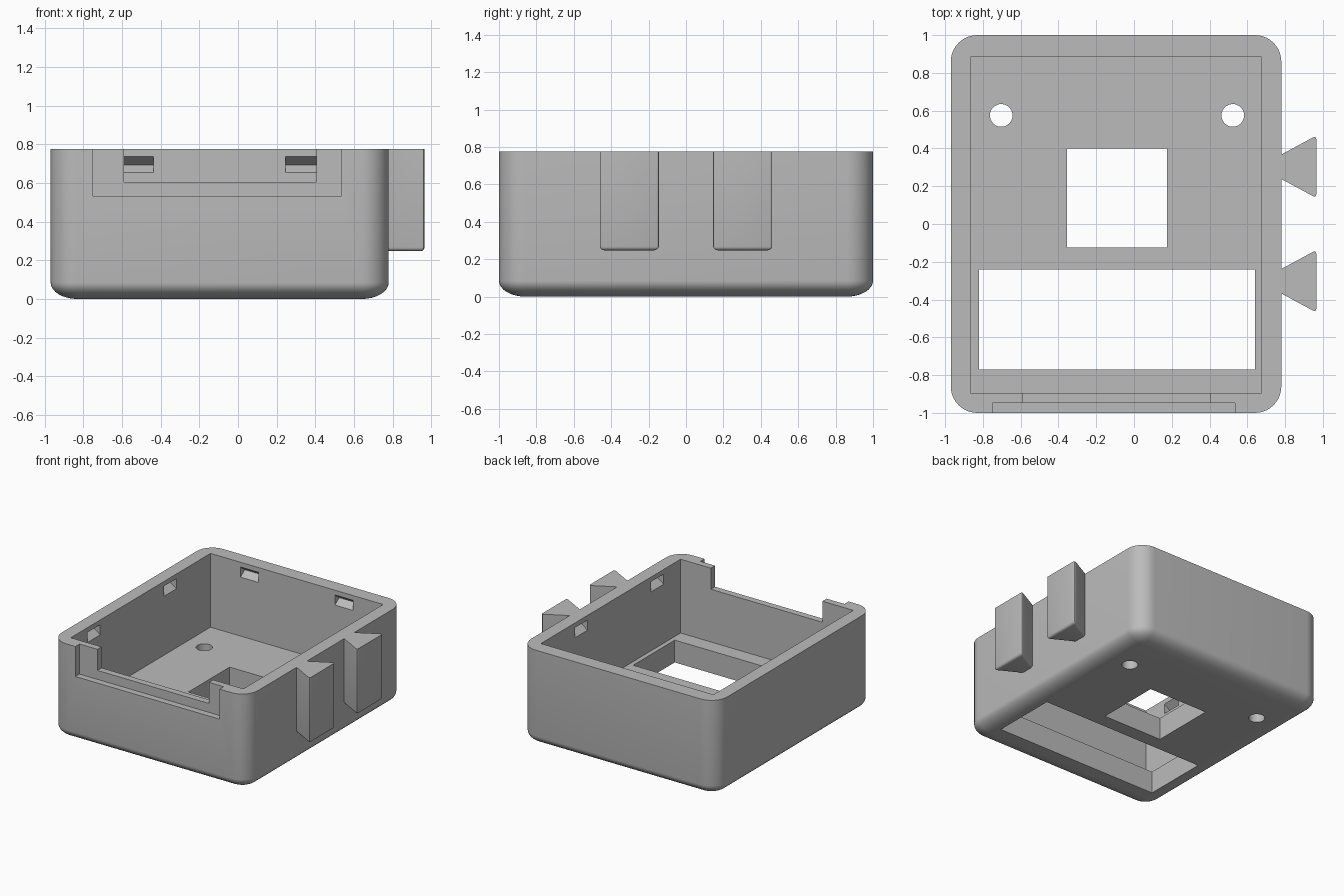
import bpy, bmesh, math

if "Cube" in bpy.data.objects:
    bpy.data.objects.remove(bpy.data.objects["Cube"], do_unlink=True)

TOP = 0.775
X0, X1, Y0, Y1 = -0.97, 0.78, -1.0, 1.0
RADIUS, FLOOR = 0.14, 0.18

grey = bpy.data.materials.new("plain_grey")
grey.use_nodes = True
grey.diffuse_color = (0.5, 0.5, 0.5, 1)
grey.node_tree.nodes["Principled BSDF"].inputs["Base Color"].default_value = (0.5, 0.5, 0.5, 1)


def finish(name, bm):
    """Turn a bmesh into a grey object."""
    bmesh.ops.recalc_face_normals(bm, faces=bm.faces)
    mesh = bpy.data.meshes.new(name)
    bm.to_mesh(mesh)
    bm.free()
    mesh.materials.append(grey)
    obj = bpy.data.objects.new(name, mesh)
    bpy.context.collection.objects.link(obj)
    return obj


def loft(rings):
    """Skin closed rings of equal length and cap both ends."""
    bm = bmesh.new()
    loops = [[bm.verts.new(p) for p in ring] for ring in rings]
    n = len(loops[0])
    for a, b in zip(loops, loops[1:]):
        for i in range(n):
            j = (i + 1) % n
            bm.faces.new((a[i], a[j], b[j], b[i]))
    bm.faces.new(loops[0][::-1])
    bm.faces.new(loops[-1])
    return bm


def rounded_ring(radius, z, steps=10):
    """Rounded rectangle whose corner centres stay fixed."""
    ring = []
    corners = [(X1 - RADIUS, Y1 - RADIUS), (X0 + RADIUS, Y1 - RADIUS),
               (X0 + RADIUS, Y0 + RADIUS), (X1 - RADIUS, Y0 + RADIUS)]
    for q, (cx, cy) in enumerate(corners):
        for i in range(steps + 1):
            a = math.pi / 2 * (q + i / steps)
            ring.append((cx + radius * math.cos(a), cy + radius * math.sin(a), z))
    return ring


def box(x0, x1, y0, y1, z0, z1):
    return loft([[(x0, y0, z), (x1, y0, z), (x1, y1, z), (x0, y1, z)] for z in (z0, z1)])


def cylinder(x, y, r, z0, z1, n=32):
    return loft([[(x + r * math.cos(math.tau * i / n), y + r * math.sin(math.tau * i / n), z)
                  for i in range(n)] for z in (z0, z1)])


def groove(wall, along, outward, axis):
    """V-shaped snap slot running along a wall."""
    profile = [(-0.03, 0.655 - 0.021), (0.055, 0.694), (-0.03, 0.737 + 0.023)]
    rings = []
    for t in (along - 0.08, along + 0.08):
        rings.append([(wall + outward * d, t, z) if axis == "x" else (t, wall + outward * d, z)
                      for d, z in profile])
    return loft(rings)


def cut(target, bm):
    cutter = finish("cutter", bm)
    cutter.hide_render = True
    mod = target.modifiers.new("cut", "BOOLEAN")
    mod.operation, mod.solver, mod.object = "DIFFERENCE", "EXACT", cutter
    bpy.context.view_layer.objects.active = target
    bpy.ops.object.modifier_apply(modifier=mod.name)
    bpy.data.objects.remove(cutter, do_unlink=True)


def smooth(obj):
    bpy.ops.object.select_all(action="DESELECT")
    obj.select_set(True)
    bpy.context.view_layer.objects.active = obj
    bpy.ops.object.shade_smooth_by_angle(angle=math.radians(30))


# Outer shell with rounded corners and a softly rounded underside
rings = []
for i in range(9):
    a = math.pi / 2 * i / 8
    rings.append(rounded_ring(RADIUS * math.sin(a), 0.085 * (1 - math.cos(a))))
rings.append(rounded_ring(RADIUS, TOP))
bm = loft(rings)
bmesh.ops.remove_doubles(bm, verts=bm.verts, dist=0.0005)
case = finish("case_body", bm)

# Inner cavity
cut(case, box(-0.865, 0.675, -0.895, 0.885, FLOOR, 1))

# Floor openings: wide window, square window, two screw holes
cut(case, box(-0.82, 0.64, -0.77, -0.24, -0.1, 0.4))
cut(case, box(-0.355, 0.175, -0.125, 0.4, -0.1, 0.4))
for x in (-0.703, 0.523):
    cut(case, cylinder(x, 0.575, 0.06, -0.1, 0.4))

# Stepped notch in the front wall
cut(case, box(-0.75, 0.535, -1.1, -0.948, 0.533, 1))
cut(case, box(-0.59, 0.405, -1.1, -0.85, 0.605, 1))

# Snap slots inside the back and side walls
for x in (-0.517, 0.325):
    cut(case, groove(0.885, x, 1, "y"))
for y in (-0.6, 0.37):
    cut(case, groove(-0.865, y, -1, "x"))
    cut(case, groove(0.675, y, 1, "x"))
smooth(case)

# Dovetail mounting rails on the side
for name, y in (("front_rail", -0.303), ("back_rail", 0.303)):
    outline = [(0.775, -0.062), (0.965, -0.165), (0.965, 0.165), (0.775, 0.062)]
    bm = loft([[(px, y + py, z) for px, py in outline] for z in (0.247, TOP)])
    edges = [e for e in bm.edges
             if any(v.co.x > 0.9 for v in e.verts)
             and any(v.co.z < 0.3 for v in e.verts)]
    bmesh.ops.bevel(bm, geom=edges, offset=0.02, segments=4, profile=0.5, affect="EDGES")
    smooth(finish(name, bm))
